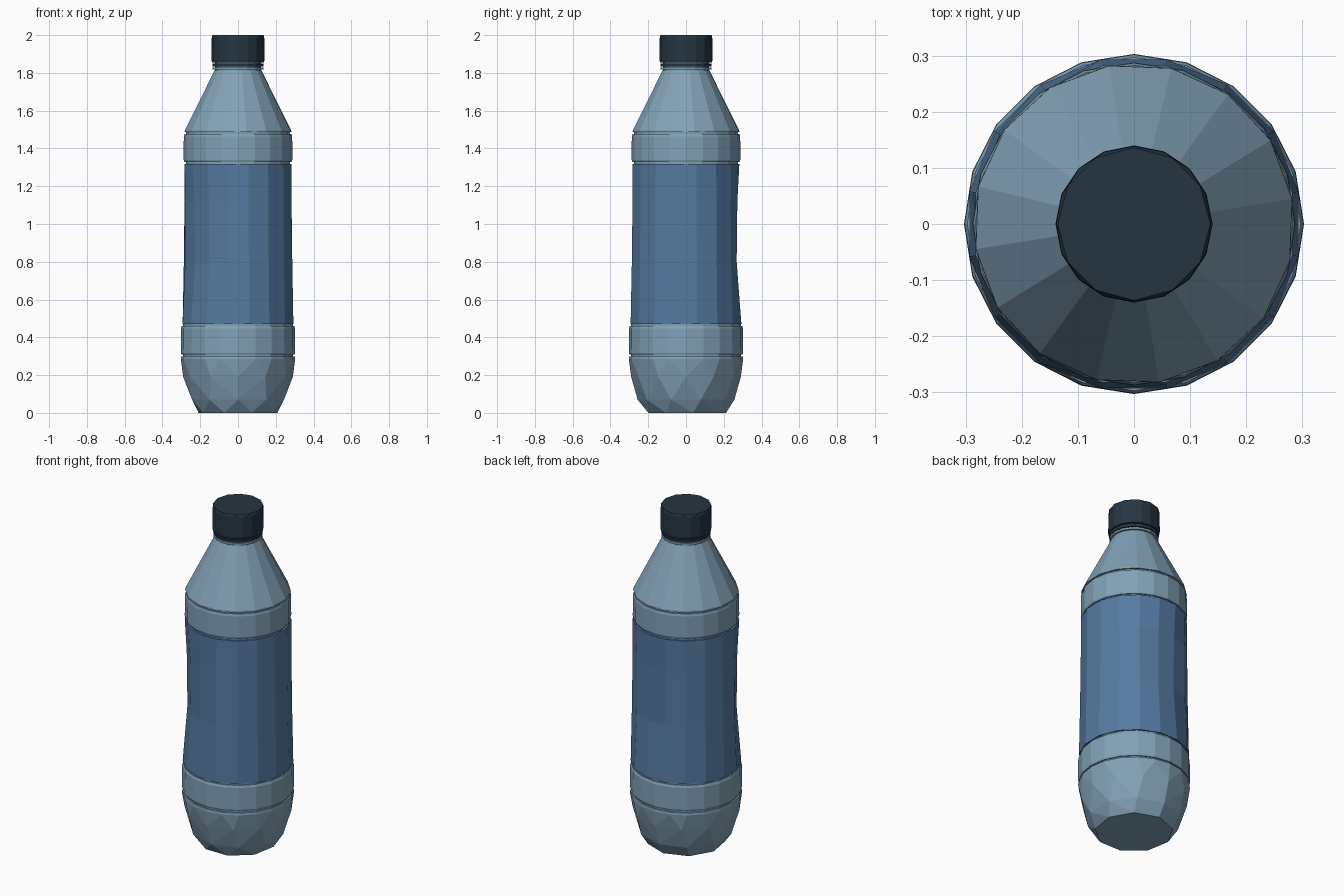
import bpy, bmesh, math

if "Cube" in bpy.data.objects:
    bpy.data.objects.remove(bpy.data.objects["Cube"])


def material(name, rgb):
    m = bpy.data.materials.new(name)
    m.diffuse_color = (*rgb, 1)
    m.use_nodes = True
    m.node_tree.nodes["Principled BSDF"].inputs["Base Color"].default_value = m.diffuse_color
    return m


CLEAR = material("pale blue plastic", (0.223, 0.361, 0.470))
LABEL = material("label blue", (0.090, 0.195, 0.350))
CAP = material("dark cap", (0.018, 0.036, 0.053))


def finish(bm, name, mat):
    bmesh.ops.recalc_face_normals(bm, faces=bm.faces)
    me = bpy.data.meshes.new(name)
    bm.to_mesh(me)
    bm.free()
    me.materials.append(mat)
    ob = bpy.data.objects.new(name, me)
    bpy.context.collection.objects.link(ob)


def ring(bm, r, z, n, turn=0.0, dent=None):
    out = []
    for i in range(n):
        a = 2 * math.pi * (i + turn) / n
        k = r - (dent(a) if dent else 0)
        out.append(bm.verts.new((k * math.cos(a), k * math.sin(a), z)))
    return out


def hull(name, rings, mat):
    """Convex faceted part from rings (radius, z, sides, turn)."""
    bm = bmesh.new()
    for r in rings:
        ring(bm, *r)
    res = bmesh.ops.convex_hull(bm, input=bm.verts)
    loose = [v for v in bm.verts if not v.link_faces]
    bmesh.ops.delete(bm, geom=loose, context='VERTS')
    bmesh.ops.dissolve_limit(bm, angle_limit=0.01, verts=bm.verts, edges=bm.edges)
    finish(bm, name, mat)


# rounded faceted base
hull("base", [(0.212, 0.0, 9, 0.25), (0.256, 0.07, 10, 0.5),
              (0.290, 0.19, 12, 0), (0.303, 0.285, 20, 0), (0.301, 0.298, 20, 0)], CLEAR)

# recessed grooves between sections
for i, (r, z) in enumerate([(0.292, 0.303), (0.290, 0.465), (0.276, 1.322), (0.275, 1.482)]):
    hull(f"groove_{i + 1}", [(r, z - 0.02, 20, 0), (r, z + 0.02, 20, 0)], CLEAR)

# raised bands below and above the label
hull("lower_band", [(0.299, 0.308, 20, 0), (0.303, 0.318, 20, 0),
                    (0.302, 0.448, 20, 0), (0.297, 0.461, 20, 0)], CLEAR)
hull("upper_band", [(0.284, 1.328, 20, 0), (0.288, 1.340, 20, 0),
                    (0.287, 1.464, 20, 0), (0.283, 1.477, 20, 0)], CLEAR)


# label sleeve with a slight grip dent at the back and the front left
def dent(a):
    return sum(0.022 * max(0, math.cos(a - math.radians(c))) ** 6 for c in (90, 225))


bm = bmesh.new()
N = 16
loops = [ring(bm, 0.299, 0.470, N, 0.5),
         ring(bm, 0.293, 0.80, N, 0.5, dent),
         ring(bm, 0.289, 1.12, N, 0.5, lambda a: 0.6 * dent(a)),
         ring(bm, 0.288, 1.318, N, 0.5)]
for lo, hi in zip(loops, loops[1:]):
    for i in range(N):
        j = (i + 1) % N
        bm.faces.new((lo[i], lo[j], hi[j], hi[i]))
bm.faces.new(loops[0])
bm.faces.new(loops[-1])
finish(bm, "label", LABEL)

# tapering shoulder and neck
hull("shoulder", [(0.286, 1.486, 16, 0.4), (0.285, 1.495, 16, 0.4), (0.126, 1.812, 16, 0.4)], CLEAR)
hull("neck", [(0.122, 1.79, 16, 0), (0.122, 1.87, 16, 0)], CLEAR)
hull("neck_ring", [(0.134, 1.817, 16, 0), (0.134, 1.829, 16, 0)], CLEAR)

# seal ring and screw cap
hull("seal_ring", [(0.134, 1.834, 16, 0), (0.136, 1.851, 16, 0)], CAP)
hull("cap", [(0.138, 1.856, 16, 0), (0.140, 1.87, 16, 0),
             (0.139, 1.985, 16, 0), (0.136, 2.0, 12, 0)], CAP)
